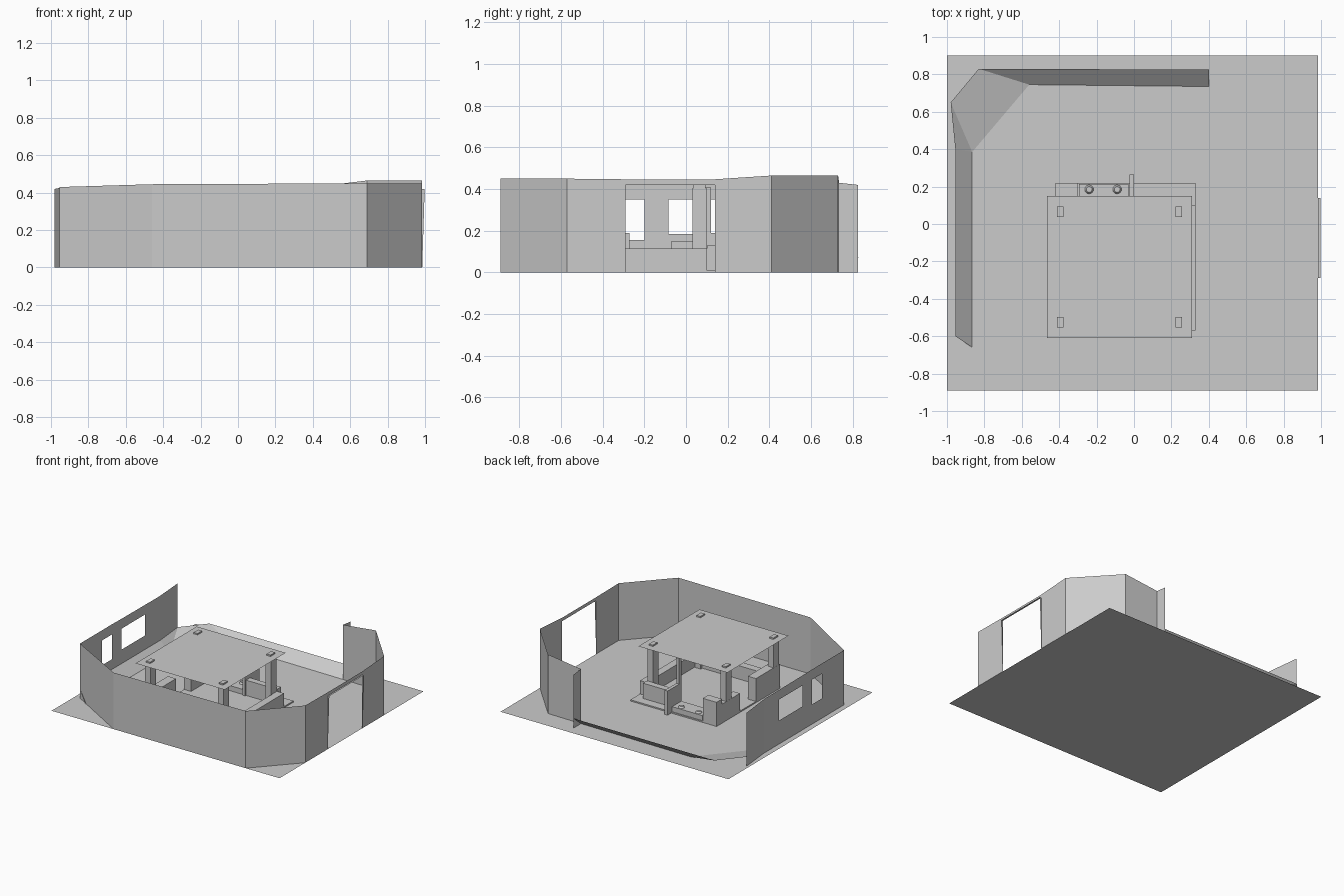
import bpy, bmesh
from mathutils import Vector

cube = bpy.data.objects.get("Cube")
if cube:
    bpy.data.objects.remove(cube)

# Single plaster grey
grey = bpy.data.materials.new("plaster_grey")
grey.use_nodes = True
grey.diffuse_color = (0.6, 0.6, 0.6, 1)
bsdf = next(n for n in grey.node_tree.nodes if n.type == 'BSDF_PRINCIPLED')
bsdf.inputs["Base Color"].default_value = (0.6, 0.6, 0.6, 1)
bsdf.inputs["Roughness"].default_value = 0.8


def finish(name, bm):
    bmesh.ops.remove_doubles(bm, verts=bm.verts, dist=0.0005)
    mesh = bpy.data.meshes.new(name)
    bm.to_mesh(mesh)
    bm.free()
    mesh.materials.append(grey)
    obj = bpy.data.objects.new(name, mesh)
    bpy.context.collection.objects.link(obj)
    return obj


def add_face(bm, points):
    bm.faces.new([bm.verts.new(p) for p in points])


def box(name, x, y, z):
    bm = bmesh.new()
    bmesh.ops.create_cube(bm, size=1)
    for v in bm.verts:
        v.co = [r[0] + (c + 0.5) * (r[1] - r[0]) for c, r in zip(v.co, (x, y, z))]
    return finish(name, bm)


def wall_run(name, corners):
    """Upright sheet through (x, y, top height) corners."""
    bm = bmesh.new()
    for a, b in zip(corners, corners[1:]):
        add_face(bm, [(a[0], a[1], 0), (b[0], b[1], 0), b, a])
    return finish(name, bm)


def pierced_wall(name, x, ys, zs, tops, holes):
    """Upright sheet along y, divided into cells, leaving out the hole cells."""
    bm = bmesh.new()
    for i, (y0, y1) in enumerate(zip(ys, ys[1:])):
        for j in range(len(zs)):
            if (i, j) in holes:
                continue
            last = j == len(zs) - 1
            h0 = tops[i] if last else zs[j + 1]
            h1 = tops[i + 1] if last else zs[j + 1]
            add_face(bm, [(x, y0, zs[j]), (x, y1, zs[j]), (x, y1, h1), (x, y0, h0)])
    return finish(name, bm)


# Ground sheet
bm = bmesh.new()
add_face(bm, [(-1, -0.89, 0), (0.985, -0.89, 0), (0.985, 0.9, 0), (-1, 0.9, 0)])
finish("ground", bm)

# Enclosing walls
wall_run("front_wall", [(-0.955, -0.6, 0.43), (-0.46, -0.89, 0.445),
                        (0.69, -0.89, 0.45), (0.985, -0.57, 0.45)])
pierced_wall("left_side_wall_with_doorway", 0.985, [-0.57, -0.29, 0.138, 0.41], [0, 0.42],
             [0.45, 0.447, 0.447, 0.465], {(1, 0)})
wall_run("back_corner_wall", [(0.985, 0.41, 0.465), (0.69, 0.73, 0.465),
                              (0.4, 0.735, 0.43), (0.4, 0.825, 0.42)])
pierced_wall("right_side_wall_with_windows", -0.955,
             [-0.6, -0.33, -0.2, -0.085, 0.206, 0.39], [0, 0.155, 0.185, 0.35],
             [0.43, 0.43, 0.43, 0.428, 0.426, 0.425], {(1, 1), (1, 2), (3, 2)})
wall_run("right_wall_end", [(-0.955, 0.39, 0.425), (-0.98, 0.65, 0.42)])

# Reveal around the doorway
bm = bmesh.new()
x0, x1, y0, y1, top = 0.985, 0.998, -0.29, 0.138, 0.42
add_face(bm, [(x0, y0, top), (x1, y0, top), (x1, y1, top), (x0, y1, top)])
for y in (y0, y1):
    add_face(bm, [(x0, y, 0), (x1, y, top), (x0, y, top)])
finish("doorway_reveal", bm)

# Sloping bank at the foot of the right and back sides
bank_in = [(-0.865, -0.66, 0), (-0.865, 0.385, 0), (-0.56, 0.745, 0), (0.4, 0.735, 0)]
bank_out = [(-0.955, -0.6, 0.075), (-0.955, 0.4, 0.075), (-0.98, 0.65, 0.075),
            (-0.83, 0.83, 0.075), (0.4, 0.825, 0.075)]
bm = bmesh.new()
add_face(bm, [bank_in[0], bank_in[1], bank_out[1], bank_out[0]])
add_face(bm, [bank_in[1], bank_out[2], bank_out[1]])
add_face(bm, [bank_in[1], bank_in[2], bank_out[3], bank_out[2]])
add_face(bm, [bank_in[2], bank_in[3], bank_out[4], bank_out[3]])
finish("sloping_bank", bm)

# Pavilion base, posts and flat roof
box("pavilion_base", (-0.42, 0.33), (-0.57, 0.22), (0, 0.01))
for px, side in ((-0.395, "right"), (0.24, "left")):
    for py, end in ((-0.525, "front"), (0.065, "back")):
        box(f"{end}_{side}_post", (px - 0.024, px + 0.024),
            (py - 0.034, py + 0.034), (0.01, 0.405))
        box(f"{end}_{side}_post_cap", (px - 0.017, px + 0.017),
            (py - 0.028, py + 0.028), (0.405, 0.42))
box("back_middle_post", (-0.025, 0), (0.09, 0.12), (0.01, 0.408))
bm = bmesh.new()
add_face(bm, [(-0.465, -0.61, 0.409), (0.31, -0.61, 0.409), (0.31, 0.15, 0.409), (-0.465, 0.15, 0.409)])
finish("pavilion_roof", bm)

# Low walls around the pavilion
box("left_low_wall", (0.27, 0.33), (-0.57, 0.1), (0.01, 0.115))
box("front_low_wall", (-0.35, 0.27), (-0.57, -0.51), (0.01, 0.115))
box("right_front_low_wall", (-0.42, -0.35), (-0.57, -0.27), (0.01, 0.19))
box("right_back_low_wall", (-0.42, -0.36), (-0.07, 0.15), (0.01, 0.15))
box("back_right_low_wall", (-0.42, -0.3), (0.15, 0.22), (0.01, 0.19))
box("back_left_low_wall", (0, 0.27), (0.1, 0.15), (0.01, 0.13))
box("back_divider", (-0.025, 0), (0.12, 0.265), (0, 0.19))

# Entrance step with two small basins
box("entrance_step", (-0.295, -0.03), (0.1, 0.215), (0.01, 0.05))
for bx, side in ((-0.24, "right"), (-0.09, "left")):
    bm = bmesh.new()
    bmesh.ops.create_cone(bm, cap_ends=True, segments=10, radius1=0.024, radius2=0.016, depth=0.012)
    bmesh.ops.translate(bm, verts=bm.verts, vec=Vector((bx, 0.185, 0.056)))
    finish(f"{side}_basin", bm)
